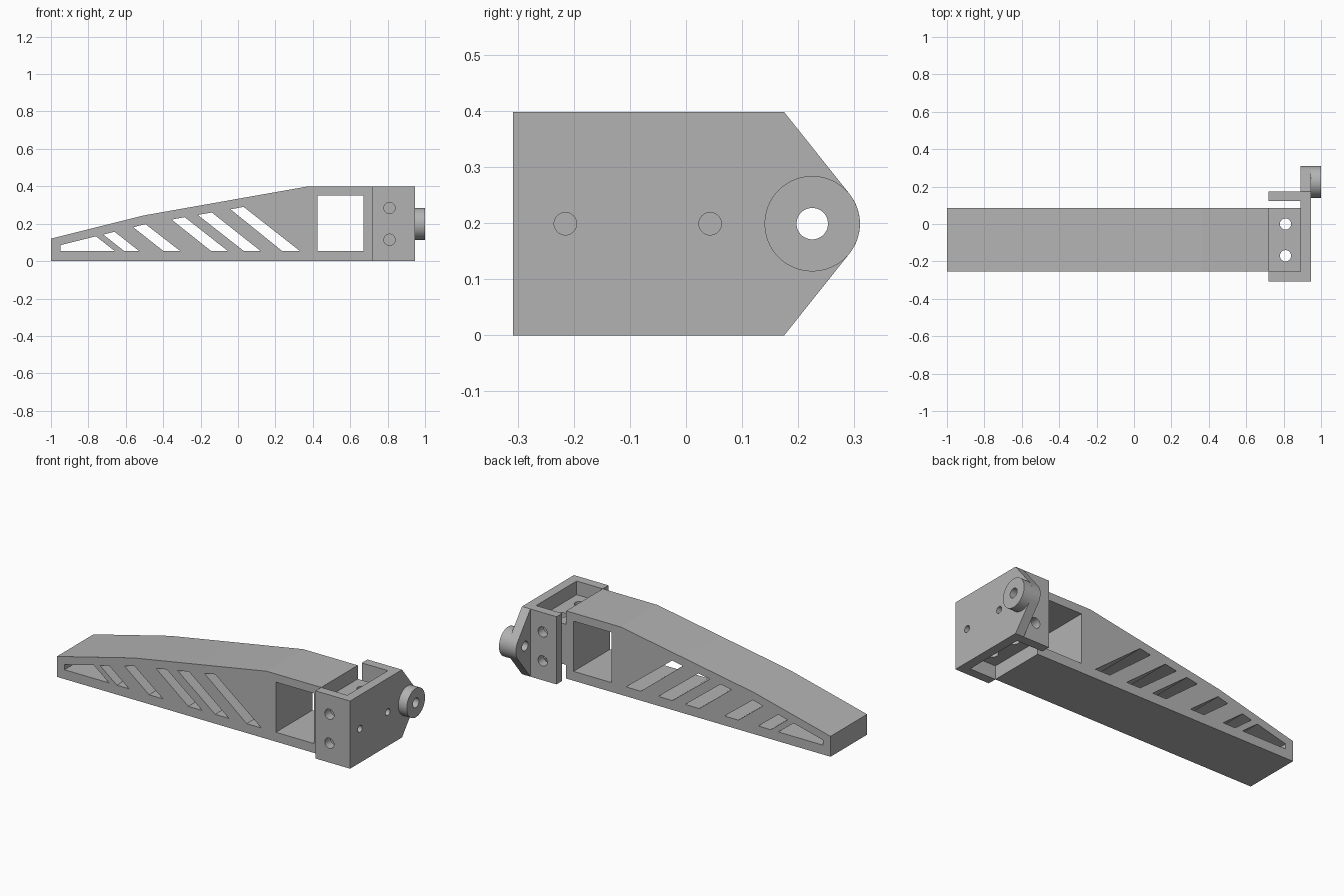
import bpy, bmesh, math
from mathutils import Vector

cube = bpy.data.objects.get("Cube")
if cube:
    bpy.data.objects.remove(cube, do_unlink=True)

grey = bpy.data.materials.new("plain_grey")
grey.use_nodes = True
grey.diffuse_color = (0.45, 0.45, 0.45, 1)
grey.node_tree.nodes["Principled BSDF"].inputs["Base Color"].default_value = (0.45, 0.45, 0.45, 1)


def prism(name, points, axis, start, end):
    """Extrude a closed outline along an axis; outline holds the other two coordinates in order."""
    def place(p, level):
        co = list(p)
        co.insert("xyz".index(axis), level)
        return Vector(co)
    bm = bmesh.new()
    face = bm.faces.new([bm.verts.new(place(p, start)) for p in points])
    grown = bmesh.ops.extrude_face_region(bm, geom=[face])["geom"]
    verts = [v for v in grown if isinstance(v, bmesh.types.BMVert)]
    bmesh.ops.translate(bm, verts=verts, vec=place((0, 0), end - start))
    bmesh.ops.recalc_face_normals(bm, faces=bm.faces)
    mesh = bpy.data.meshes.new(name)
    bm.to_mesh(mesh)
    bm.free()
    mesh.materials.append(grey)
    obj = bpy.data.objects.new(name, mesh)
    bpy.context.collection.objects.link(obj)
    return obj


def circle(cx, cy, r, n=48):
    return [(cx + r * math.cos(math.tau * i / n), cy + r * math.sin(math.tau * i / n)) for i in range(n)]


def combine(target, tools, operation):
    """Apply each tool to the target, then discard the tool."""
    bpy.context.view_layer.objects.active = target
    for tool in tools:
        tool.hide_render = True
        mod = target.modifiers.new(operation, "BOOLEAN")
        mod.operation, mod.solver, mod.object = operation, "EXACT", tool
        bpy.ops.object.modifier_apply(modifier=mod.name)
        bpy.data.objects.remove(tool, do_unlink=True)


H = 0.398                    # full height
MID = H / 2
FRONT, BACK = -0.255, 0.085  # arm faces
STEP, INNER, OUTER = 0.72, 0.89, 0.945

# Tapered arm with a thinner tongue at its root
arm = prism("arm", [(-1, 0), (STEP, 0), (STEP, 0.08), (INNER, 0.08), (INNER, H - 0.08),
                    (STEP, H - 0.08), (STEP, H), (0.365, H), (-0.5, 0.245), (-1, 0.12)],
            "y", FRONT, BACK)

# Slanted truss windows: top left, top right, bottom right, bottom left
F = 0.055
windows = [
    [(-0.95, 0.085), (-0.76, 0.133), (-0.66, F), (-0.95, F)],
    [(-0.72, 0.142), (-0.66, 0.157), (-0.53, F), (-0.61, F)],
    [(-0.56, 0.181), (-0.495, 0.198), (-0.31, F), (-0.40, F)],
    [(-0.355, 0.222), (-0.285, 0.235), (-0.055, F), (-0.145, F)],
    [(-0.215, 0.247), (-0.14, 0.26), (0.12, F), (0.03, F)],
    [(-0.04, 0.277), (0.03, 0.29), (0.33, F), (0.235, F)],
    [(0.425, 0.35), (0.672, 0.35), (0.672, F), (0.425, F)],
]
cuts = [prism("window_cutter", w, "y", -0.5, 0.5) for w in windows]
cuts += [prism("tongue_hole_cutter", circle(0.81, y, 0.03), "z", -0.1, 0.5) for y in (0, -0.17)]
combine(arm, cuts, "DIFFERENCE")

# U-shaped bracket around the tongue
A, B = -0.308, 0.175
bracket = prism("bracket", [(STEP, A), (OUTER, A), (OUTER, B), (STEP, B), (STEP, 0.122),
                            (INNER, 0.122), (INNER, FRONT), (STEP, FRONT)], "z", 0, H)

# Tapered lug whose edges run tangent to the round boss
PY, R = 0.225, 0.085
to_corner = Vector((B - PY, H - MID))
tangent = math.atan2(to_corner.y, to_corner.x) - math.acos(R / to_corner.length)
arc = [(PY + R * math.cos(tangent * k / 8), MID + R * math.sin(tangent * k / 8)) for k in range(-8, 9)]
lug = prism("lug", [(B - 0.02, H), (B - 0.02, 0), (B, 0)] + arc + [(B, H)], "x", INNER, OUTER)
boss = prism("boss", circle(PY, MID, R, 64), "x", OUTER - 0.02, 1)
combine(bracket, [lug, boss], "UNION")

# Screw holes in the flanges and end plate, and the pivot bore
cuts = [prism("flange_hole_cutter", circle(0.81, MID + s * 0.085, 0.03), "y", -0.5, 0.5) for s in (-1, 1)]
cuts += [prism("plate_hole_cutter", circle(y, MID, 0.02), "x", 0.85, 1.1) for y in (-0.215, 0.043)]
cuts.append(prism("bore_cutter", circle(PY, MID, 0.028), "x", 0.85, 1.1))
combine(bracket, cuts, "DIFFERENCE")

# Smooth the round surfaces, keep the edges sharp
bpy.ops.object.select_all(action="DESELECT")
for obj in (arm, bracket):
    obj.select_set(True)
bpy.context.view_layer.objects.active = arm
bpy.ops.object.shade_smooth_by_angle(angle=math.radians(9))
